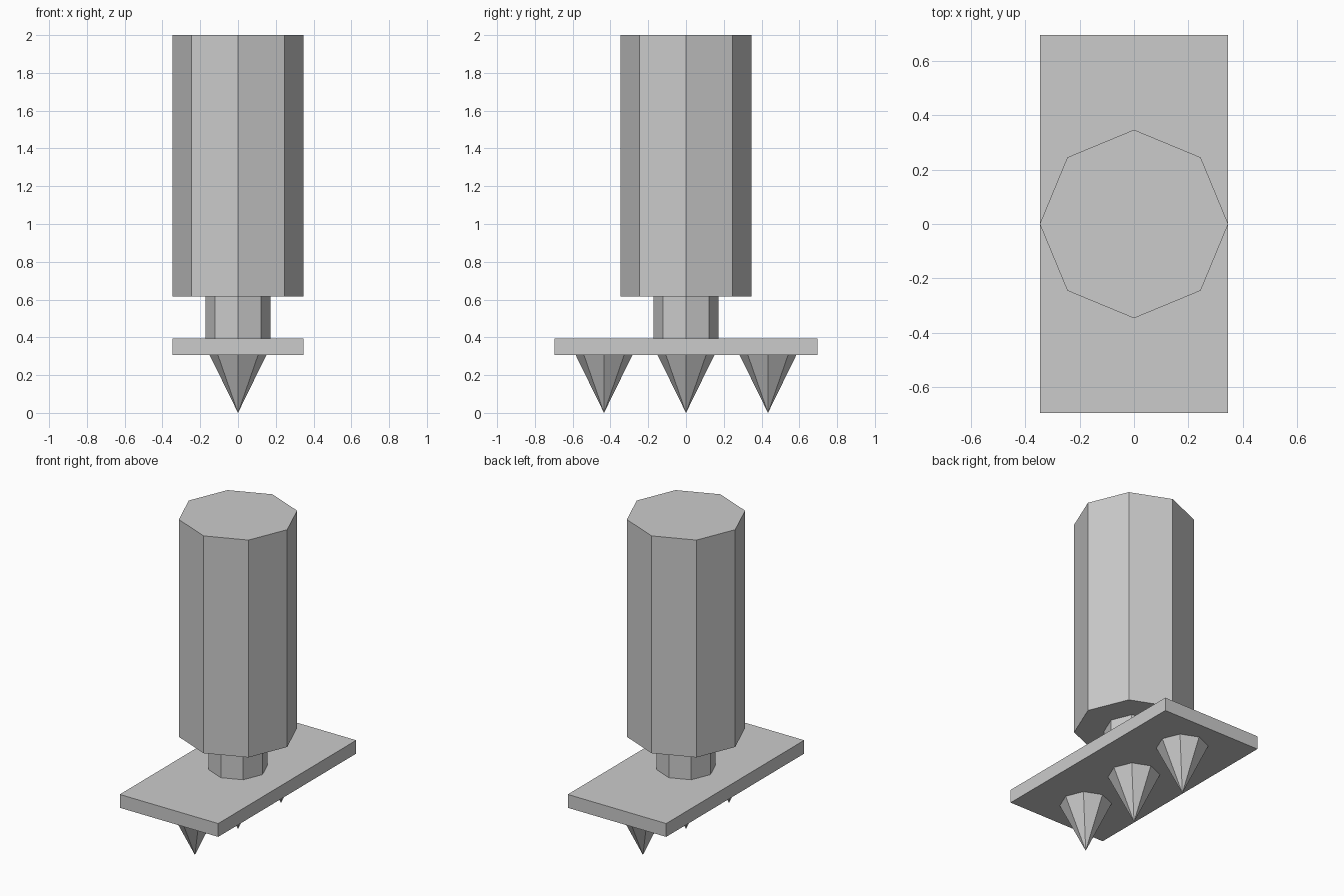
import bpy
from math import pi

if "Cube" in bpy.data.objects:
    bpy.data.objects.remove(bpy.data.objects["Cube"])

SIDES = 8


def tapered(name, r_bottom, r_top, z0, z1, y=0.0):
    """Eight-sided upright cylinder or cone between two heights."""
    bpy.ops.mesh.primitive_cone_add(
        vertices=SIDES, radius1=r_bottom, radius2=r_top,
        depth=z1 - z0, location=(0, y, (z0 + z1) / 2))
    bpy.context.object.name = name


# Handle and the narrower neck below it
tapered("handle", 0.347, 0.347, 0.615, 2.0)
tapered("neck", 0.173, 0.173, 0.39, 0.615)

# Flat rectangular plate
bpy.ops.mesh.primitive_cube_add(size=1, location=(0, 0, 0.35))
plate = bpy.context.object
plate.name = "base_plate"
plate.scale = (0.694, 1.39, 0.085)

# Row of downward spikes
for label, y in (("front", -0.434), ("middle", 0.0), ("back", 0.434)):
    tapered(label + "_spike", 0.0, 0.151, 0.0, 0.308, y)
